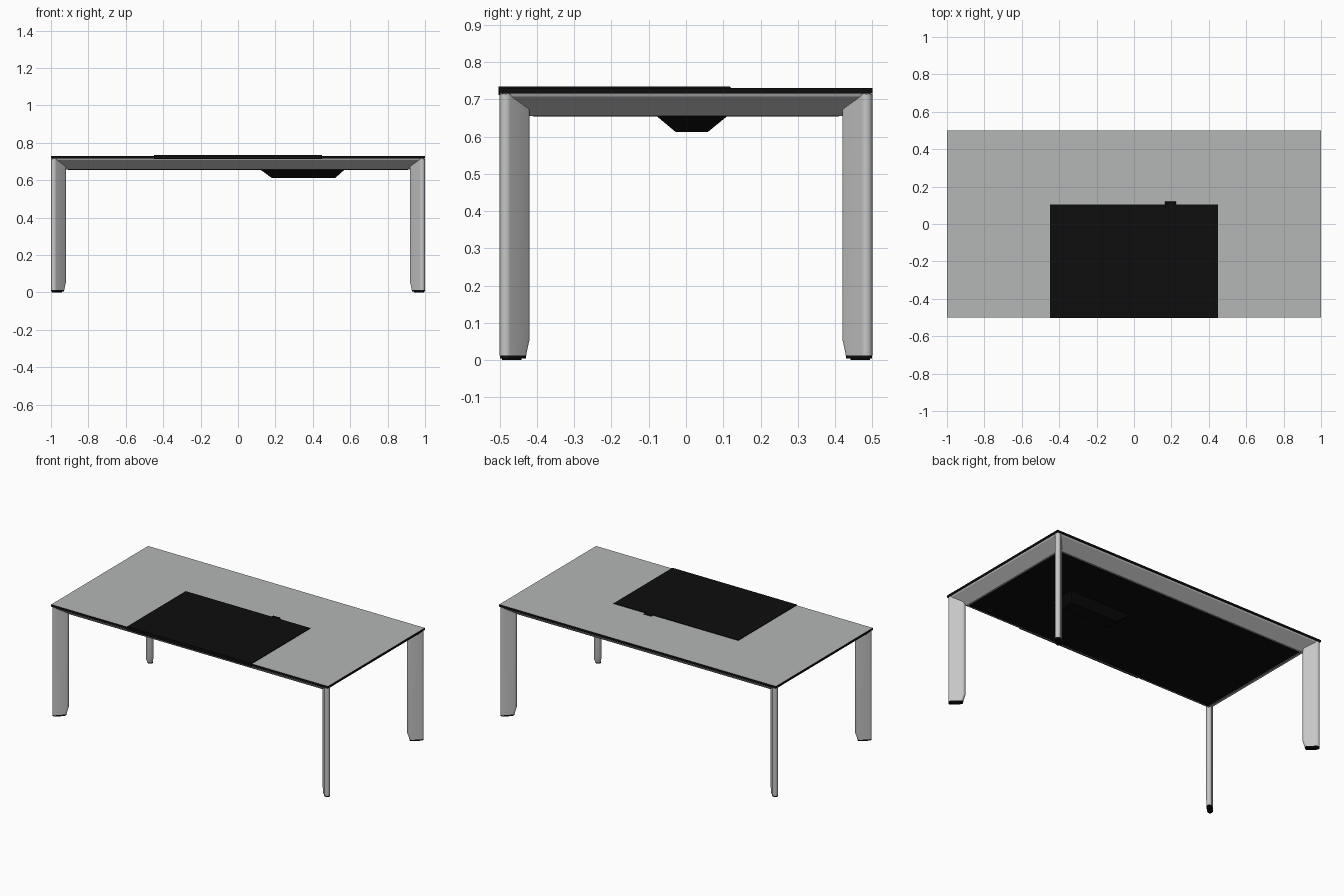
import bpy, bmesh, math
from mathutils import Vector

if "Cube" in bpy.data.objects:
    bpy.data.objects.remove(bpy.data.objects["Cube"])


def material(name, r, g, b):
    m = bpy.data.materials.new(name)
    m.use_nodes = True
    m.diffuse_color = (r, g, b, 1)
    m.node_tree.nodes["Principled BSDF"].inputs["Base Color"].default_value = (r, g, b, 1)
    return m


top_grey = material("top grey", 0.46, 0.47, 0.465)
silver = material("silver", 0.56, 0.57, 0.56)
black = material("black", 0.004, 0.004, 0.004)


def loft(name, rings, mats, rule=None, smooth=False):
    """Skin a list of equal rings bottom to top, capping both ends."""
    bm = bmesh.new()
    loops = [[bm.verts.new(p) for p in ring] for ring in rings]
    n = len(loops[0])
    for a, b in zip(loops, loops[1:]):
        for i in range(n):
            j = (i + 1) % n
            bm.faces.new((a[i], a[j], b[j], b[i]))
    bm.faces.new(loops[0][::-1])
    bm.faces.new(loops[-1])
    bmesh.ops.recalc_face_normals(bm, faces=bm.faces)
    if rule:
        for f in bm.faces:
            f.material_index = rule(f)
    me = bpy.data.meshes.new(name)
    bm.to_mesh(me)
    bm.free()
    for m in mats:
        me.materials.append(m)
    ob = bpy.data.objects.new(name, me)
    bpy.context.collection.objects.link(ob)
    if smooth:
        bpy.ops.object.select_all(action="DESELECT")
        ob.select_set(True)
        bpy.context.view_layer.objects.active = ob
        bpy.ops.object.shade_smooth_by_angle(angle=math.radians(35))
    return ob


def rect(x0, x1, y0, y1, z):
    return [(x0, y0, z), (x1, y0, z), (x1, y1, z), (x0, y1, z)]


def inset_rect(d, z):
    return rect(-1 + d, 1 - d, -0.5 + d, 0.5 - d, z)


# Tabletop: grey upper face, black edge
loft("tabletop", [inset_rect(0, 0.716), inset_rect(0, 0.73)], [black, top_grey],
     lambda f: int(f.normal.z > 0.9))

# Sloping frame under the top, with a dark underside panel
loft("frame", [inset_rect(0.08, 0.656), inset_rect(0.008, 0.708), inset_rect(0.004, 0.716)], [silver])
loft("underside_panel", [inset_rect(0.09, 0.654), inset_rect(0.09, 0.658)], [black])

# Desk mat with a lip over the front edge, and its small connector
loft("desk_mat", [rect(-0.45, 0.45, -0.503, 0.103, 0.729),
                  rect(-0.45, 0.45, -0.503, 0.103, 0.734)], [black])
loft("mat_lip", [rect(-0.45, 0.45, -0.503, -0.498, 0.712),
                 rect(-0.45, 0.45, -0.503, -0.498, 0.731)], [black])
loft("mat_connector", [rect(0.165, 0.225, 0.1, 0.122, 0.729),
                       rect(0.172, 0.218, 0.1, 0.118, 0.735)], [black])

# Tapered box hanging below the frame
loft("cable_box", [rect(0.18, 0.52, -0.027, 0.058, 0.612),
                   rect(0.12, 0.57, -0.08, 0.112, 0.656)], [black])

R = 0.0165


def capsule(sx, sy, z, span, r):
    """Capsule section lying on the corner diagonal, anchored to the outside."""
    inward = Vector((-sx, -sy)).normalized()
    outer = Vector((sx * (1 - R), sy * (0.5 - R)))
    ring = []
    for centre, start in ((outer + inward * span, -math.pi / 2), (outer, math.pi / 2)):
        for k in range(13):
            a = start + math.pi * k / 12
            side = Vector((-inward.y, inward.x))
            p = centre + (inward * math.cos(a) + side * math.sin(a)) * r
            ring.append((p.x, p.y, z))
    return ring


# Blade legs on the diagonals, with black feet and glides
for sx, side in ((-1, "right"), (1, "left")):
    for sy, end in ((-1, "front"), (1, "back")):
        tag = f"{end}_{side}"
        loft("leg_" + tag, [capsule(sx, sy, z, s, R) for z, s in
                            ((0.012, 0.054), (0.025, 0.057), (0.055, 0.0665), (0.714, 0.0665))],
             [silver], smooth=True)
        loft("foot_" + tag, [capsule(sx, sy, z, 0.053, R - 0.0005) for z in (0.004, 0.013)],
             [black], smooth=True)
        loft("glide_" + tag, [capsule(sx, sy, z, 0.045, 0.01) for z in (0, 0.005)],
             [black], smooth=True)
